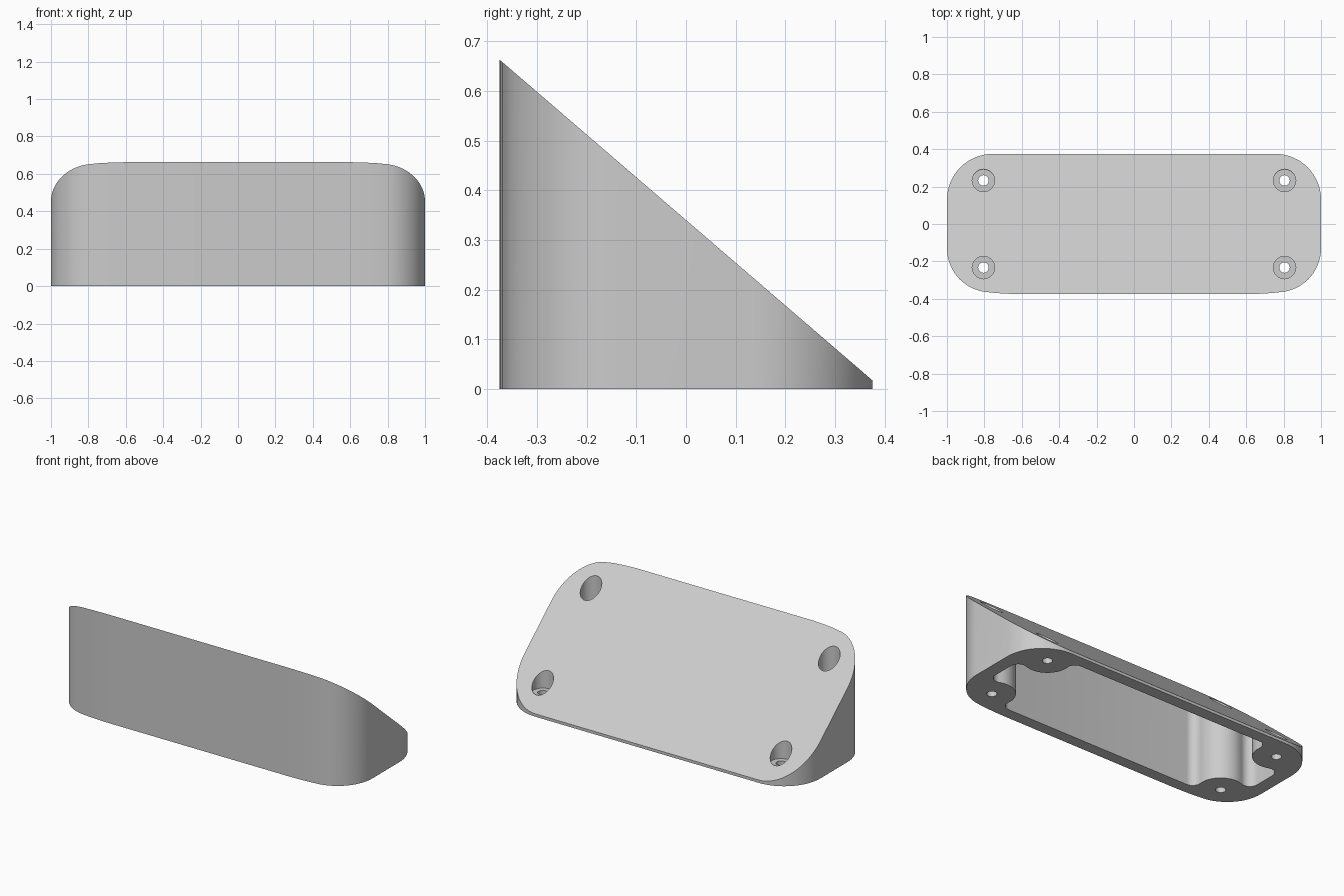
import bpy, bmesh, math

cube = bpy.data.objects.get("Cube")
if cube:
    bpy.data.objects.remove(cube, do_unlink=True)

SCREW_X, SCREW_Y = 0.805, 0.233
POST_R, FILLET = 0.13, 0.05
INNER_X, INNER_Y = 0.92, 0.305

grey = bpy.data.materials.new("light_grey")
grey.use_nodes = True
grey.diffuse_color = (0.6, 0.6, 0.6, 1)
grey.node_tree.nodes["Principled BSDF"].inputs["Base Color"].default_value = (0.6, 0.6, 0.6, 1)


def slope(y):
    """Height of the sloping top face."""
    return 0.34 - 0.86 * y


def arc(cx, cy, r, start, end, n=12):
    step = (end - start) / n
    return [(cx + r * math.cos(start + i * step), cy + r * math.sin(start + i * step))
            for i in range(n + 1)]


def prism(name, outline, bottom, top):
    """Extrude an outline; bottom and top give the height for a y position."""
    bm = bmesh.new()
    low = [bm.verts.new((x, y, bottom(y))) for x, y in outline]
    high = [bm.verts.new((x, y, top(y))) for x, y in outline]
    bm.faces.new(low)
    bm.faces.new(high)
    for i in range(len(low)):
        j = (i + 1) % len(low)
        bm.faces.new((low[i], low[j], high[j], high[i]))
    bmesh.ops.recalc_face_normals(bm, faces=bm.faces)
    mesh = bpy.data.meshes.new(name)
    bm.to_mesh(mesh)
    bm.free()
    mesh.materials.append(grey)
    obj = bpy.data.objects.new(name, mesh)
    bpy.context.collection.objects.link(obj)
    return obj


def mirror_x(half):
    return half + [(-x, y) for x, y in reversed(half)]


def carve(target, cutter):
    cutter.hide_render = True
    mod = target.modifiers.new(cutter.name, 'BOOLEAN')
    mod.operation = 'DIFFERENCE'
    mod.solver = 'EXACT'
    mod.object = cutter
    bpy.context.view_layer.objects.active = target
    bpy.ops.object.modifier_apply(modifier=mod.name)
    bpy.data.objects.remove(cutter, do_unlink=True)


# Wedge body: rounded corners, with a softer run into the front face
front = [(0.6, -0.375), (0.67, -0.373), (0.74, -0.369)]
front += arc(0.765, -0.13, 0.235, -math.radians(80), 0, 16)
back = arc(0.755, 0.13, 0.245, 0, math.pi / 2, 16)
body = prism("wedge_body", mirror_x(front + back), lambda y: 0, slope)

# Hollow underside, with filleted lobes left around the screw posts
side_x = INNER_X - FILLET
side_y = SCREW_Y - math.sqrt((POST_R + FILLET) ** 2 - (side_x - SCREW_X) ** 2)
long_y = INNER_Y - FILLET
long_x = SCREW_X - math.sqrt((POST_R + FILLET) ** 2 - (long_y - SCREW_Y) ** 2)
a = math.atan2(SCREW_Y - side_y, SCREW_X - side_x)
b = math.atan2(SCREW_Y - long_y, SCREW_X - long_x)
quarter = arc(side_x, side_y, FILLET, 0, a, 8)
quarter += arc(SCREW_X, SCREW_Y, POST_R, a - math.pi, b - math.pi, 16)[1:-1]
quarter += arc(long_x, long_y, FILLET, b, math.pi / 2, 8)
half = [(x, -y) for x, y in reversed(quarter)] + quarter
carve(body, prism("hollow", mirror_x(half), lambda y: -0.2, lambda y: slope(y) - 0.08))

# Screw holes with counterbores
for sx in (-1, 1):
    for sy in (-1, 1):
        for name, r, floor in (("counterbore", 0.06, 0.08), ("screw_hole", 0.028, -0.1)):
            ring = arc(sx * SCREW_X, sy * SCREW_Y, r, 0, math.tau, 32)[:-1]
            carve(body, prism(name, ring, lambda y: floor, lambda y: 1))

# Smooth curved walls, crisp edges
bpy.ops.object.select_all(action='DESELECT')
body.select_set(True)
bpy.context.view_layer.objects.active = body
bpy.ops.object.shade_smooth_by_angle(angle=math.radians(30))
